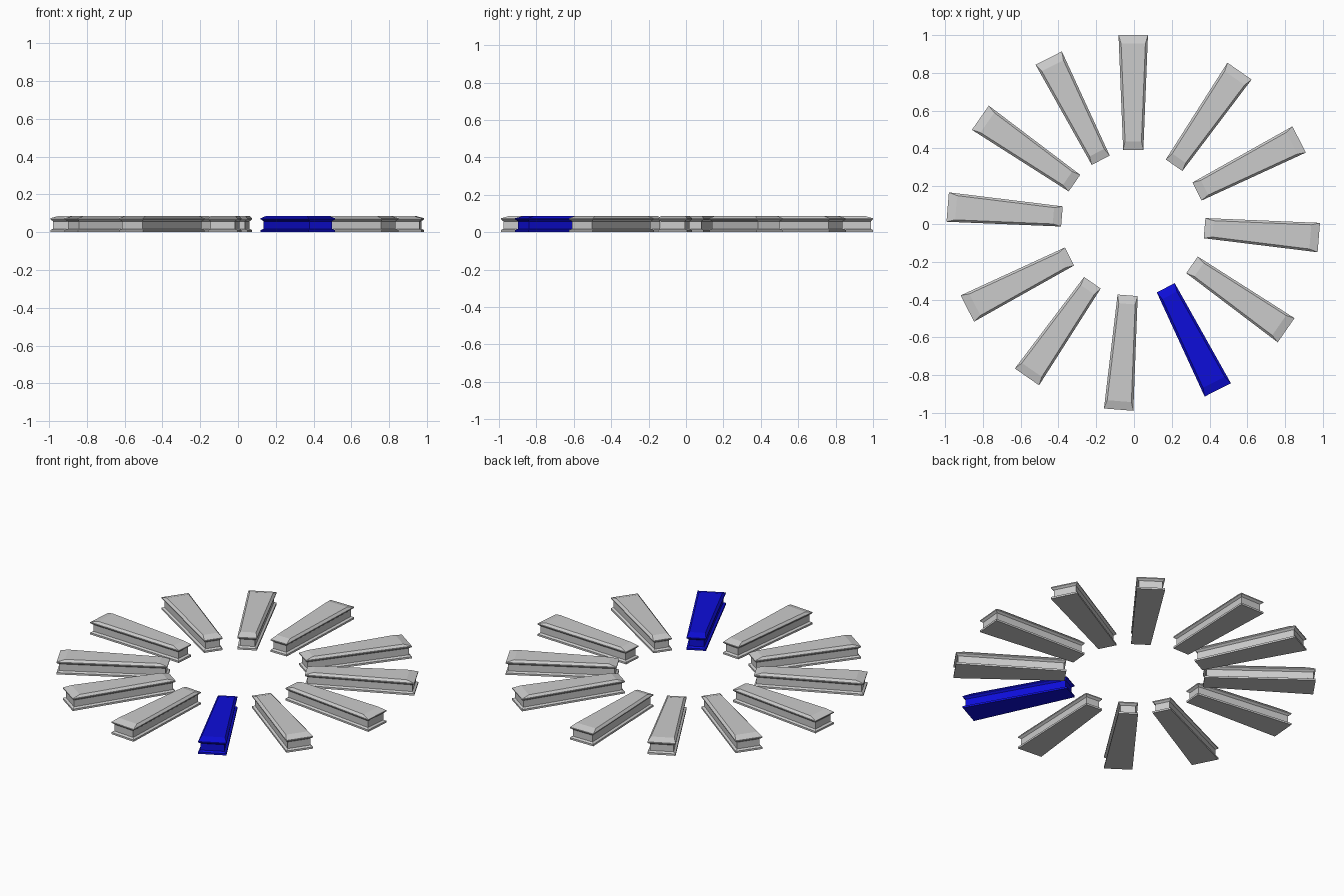
import bpy, bmesh
from math import radians
from mathutils import Matrix

if "Cube" in bpy.data.objects:
    bpy.data.objects.remove(bpy.data.objects["Cube"])

R_IN, R_OUT = 0.379, 0.986      # inner and outer ends of each wedge
HALF_IN, HALF_OUT = 0.0535, 0.078
# (height, side inset, end inset) from bottom lip, over the waist, to the top chamfer
LEVELS = [(0, 0, 0), (0.011, 0, 0), (0.018, 0.012, 0.012), (0.058, 0.012, 0.012),
          (0.068, 0, 0), (0.074, 0, 0), (0.087, 0.012, 0.045)]

blue = bpy.data.materials.new("blue")
blue.diffuse_color = (0.004, 0.004, 0.7, 1)
blue.use_nodes = True
blue.node_tree.nodes["Principled BSDF"].inputs["Base Color"].default_value = blue.diffuse_color


def half_width(r):
    return HALF_IN + (HALF_OUT - HALF_IN) * (r - R_IN) / (R_OUT - R_IN)


def wedge(name, angle, cx, cy):
    bm = bmesh.new()
    rings = []
    for z, side, end in LEVELS:
        a, b = R_IN + end, R_OUT - end
        wa, wb = half_width(a) - side, half_width(b) - side
        rings.append([bm.verts.new(p) for p in
                      ((a, -wa, z), (b, -wb, z), (b, wb, z), (a, wa, z))])
    for lo, hi in zip(rings, rings[1:]):
        for i in range(4):
            j = (i + 1) % 4
            bm.faces.new((lo[i], lo[j], hi[j], hi[i]))
    bm.faces.new(rings[0][::-1])
    bm.faces.new(rings[-1])
    bm.transform(Matrix.Translation((cx, cy, 0)) @ Matrix.Rotation(radians(angle), 4, 'Z'))
    mesh = bpy.data.meshes.new(name)
    bm.to_mesh(mesh)
    bm.free()
    obj = bpy.data.objects.new(name, mesh)
    bpy.context.collection.objects.link(obj)
    return obj


# Ring of wedges, slightly uneven spacing
ANGLES = [90, 55.2, 27, -4.7, -34.8, -63, -94.5, -124.8, -153, -184.7, -214.8, -243]
for n, angle in enumerate(ANGLES):
    cy = 0.014 if n == 0 else 0.009 if n in (3, 9) else 0.0
    bar = wedge(f"ring_wedge_{n + 1}", angle, -0.004, cy)
    if n == 5:
        bar.data.materials.append(blue)
